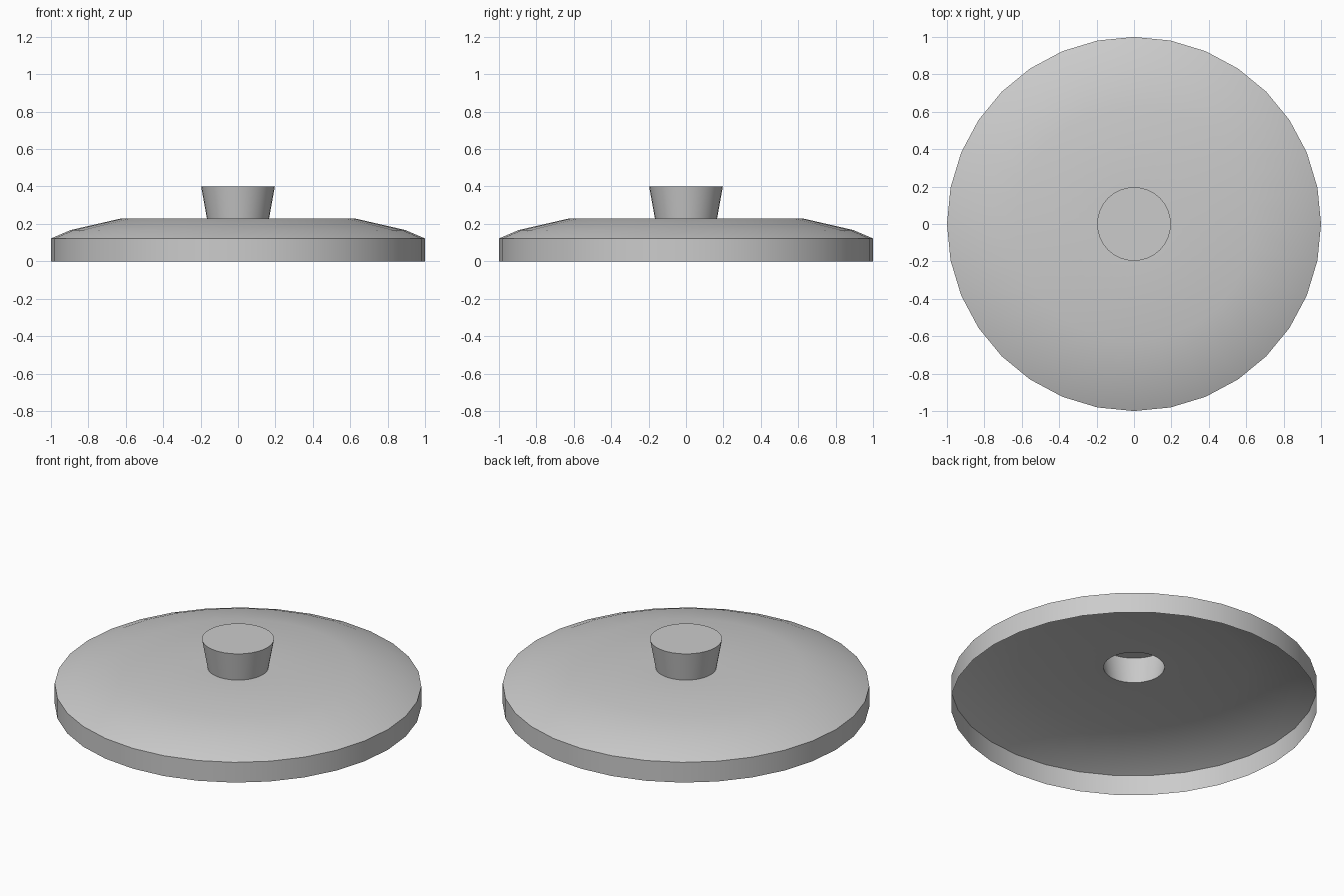
import bpy, bmesh
from math import sin, cos, tau, radians

if "Cube" in bpy.data.objects:
    bpy.data.objects.remove(bpy.data.objects["Cube"])

SIDES = 32


def lathe(name, profile, cap_top=False):
    """Revolve (radius, z) points, listed bottom/outside to top/inside, about z."""
    bm = bmesh.new()
    rings = [[bm.verts.new((r * cos(tau * i / SIDES), r * sin(tau * i / SIDES), z))
              for i in range(SIDES)] for r, z in profile]
    for low, high in zip(rings, rings[1:]):
        for i in range(SIDES):
            j = (i + 1) % SIDES
            bm.faces.new((low[i], low[j], high[j], high[i]))
    if cap_top:
        bm.faces.new(rings[-1])
    mesh = bpy.data.meshes.new(name)
    bm.to_mesh(mesh)
    bm.free()
    obj = bpy.data.objects.new(name, mesh)
    bpy.context.collection.objects.link(obj)
    bpy.ops.object.select_all(action='DESELECT')
    obj.select_set(True)
    bpy.context.view_layer.objects.active = obj
    bpy.ops.object.shade_smooth_by_angle(angle=radians(35))
    return obj


# Thin open-bottomed lid: rim wall, sloped shoulder, flat top with a hole
lathe("lid_shell", [(1, 0), (1, 0.122), (0.895, 0.167), (0.63, 0.228), (0.166, 0.228)])

# Hollow flared knob, closed on top and open into the lid
lathe("knob", [(0.166, 0.228), (0.197, 0.40)], cap_top=True)
